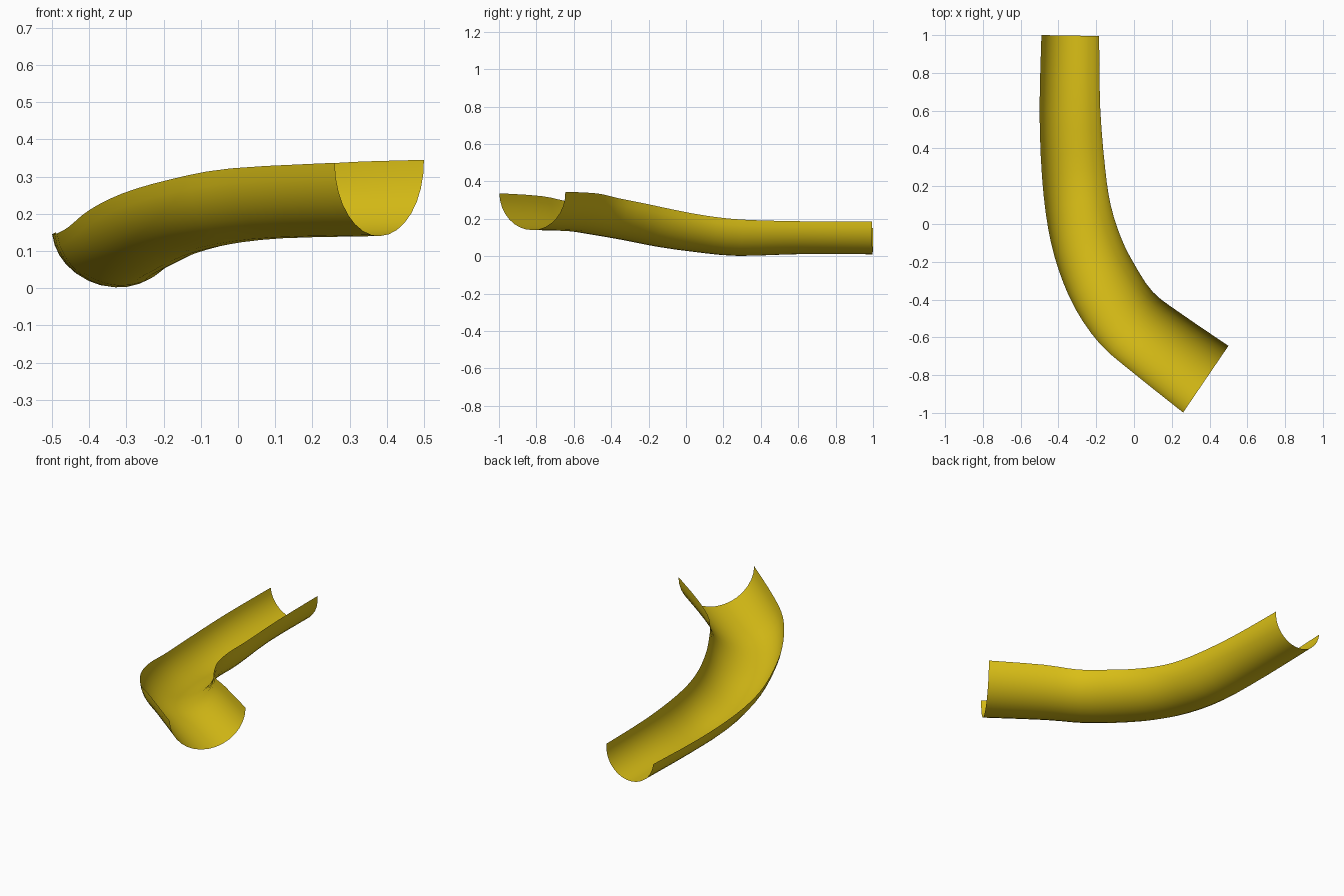
import bpy, bmesh, math
from mathutils import Vector

if "Cube" in bpy.data.objects:
    bpy.data.objects.remove(bpy.data.objects["Cube"])

# Stations along the chute: outer lip, inner lip, floor height
STATIONS = [
    ((-.49, 1.0, .15), (-.185, .995, .185), .010),
    ((-.50, .60, .145), (-.180, .62, .187), .011),
    ((-.487, .25, .147), (-.155, .30, .196), .002),
    ((-.455, -.02, .165), (-.125, .10, .218), .024),
    ((-.40, -.24, .21), (-.07, -.07, .25), .052),
    ((-.31, -.45, .255), (.0, -.21, .28), .087),
    ((-.18, -.635, .293), (.10, -.36, .31), .116),
    ((-.02, -.775, .322), (.25, -.475, .336), .134),
    ((.26, -.998, .337), (.50, -.645, .345), .140),
]
SIDES, STEPS = 16, 3


def catmull(p, i, t):
    a, b, c, d = (p[max(0, min(len(p) - 1, i + k))] for k in (-1, 0, 1, 2))
    return 0.5 * (2 * b + (c - a) * t + (2 * a - 5 * b + 4 * c - d) * t * t
                  + (3 * b - a - 3 * c + d) * t ** 3)


def section(outer, inner, floor):
    """Half-round profile hanging between the two lips."""
    mid, half = (outer + inner) / 2, (inner - outer) / 2
    h = half.normalized()
    down = Vector((0, 0, -1))
    down = (down - h * down.dot(h)).normalized()
    depth = math.sqrt((mid.z - floor) ** 2 - half.z ** 2) / abs(down.z)
    angles = [math.pi * k / SIDES for k in range(SIDES + 1)]
    return [mid - half * math.cos(a) + down * depth * math.sin(a) for a in angles]


# Curved open slide chute, swept through the stations
outers = [Vector(s[0]) for s in STATIONS]
inners = [Vector(s[1]) for s in STATIONS]
floors = [s[2] for s in STATIONS]
bm = bmesh.new()
rings = []
last = len(STATIONS) - 1
for n in range(last * STEPS + 1):
    i = min(n // STEPS, last - 1)
    t = n / STEPS - i
    pts = section(catmull(outers, i, t), catmull(inners, i, t), catmull(floors, i, t))
    rings.append([bm.verts.new(p) for p in pts])
for r, s in zip(rings, rings[1:]):
    for k in range(SIDES):
        bm.faces.new((r[k], r[k + 1], s[k + 1], s[k]))
bmesh.ops.recalc_face_normals(bm, faces=bm.faces)
# The open side faces up
if sum(f.normal.z for f in bm.faces) < 0:
    bmesh.ops.reverse_faces(bm, faces=bm.faces)
for f in bm.faces:
    f.smooth = True

mesh = bpy.data.meshes.new("slide_chute")
bm.to_mesh(mesh)
bm.free()
chute = bpy.data.objects.new("slide_chute", mesh)
bpy.context.collection.objects.link(chute)

# Yellow plastic
mat = bpy.data.materials.new("yellow")
mat.diffuse_color = (0.7, 0.52, 0.008, 1)
mat.use_nodes = True
mat.node_tree.nodes["Principled BSDF"].inputs["Base Color"].default_value = mat.diffuse_color
mesh.materials.append(mat)
